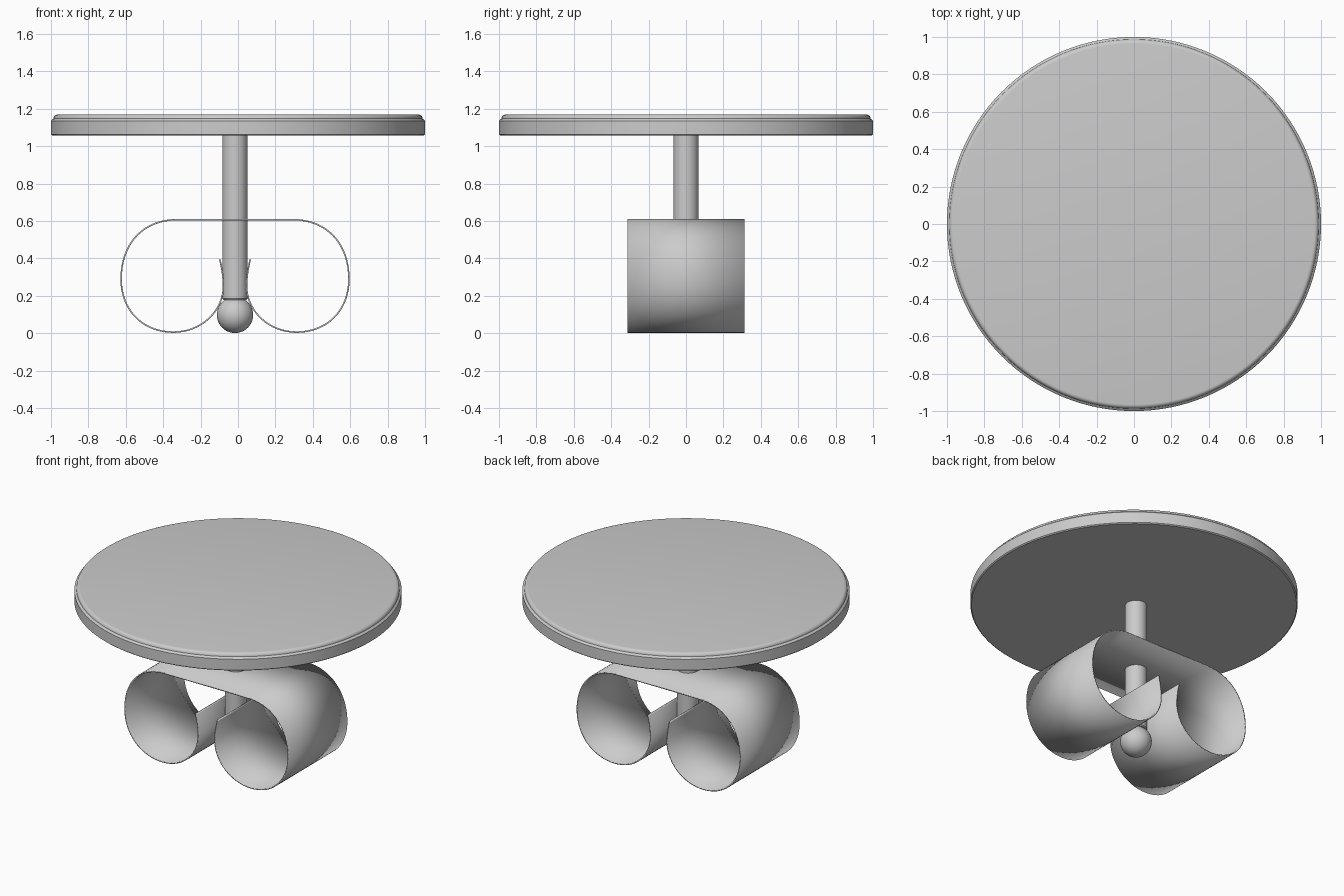
import bpy, math
from mathutils import Vector
from mathutils.geometry import interpolate_bezier

if "Cube" in bpy.data.objects:
    bpy.data.objects.remove(bpy.data.objects["Cube"])

CX = -0.016  # the base sits slightly left of the top's centre


def make_object(name, verts, faces, angle=35):
    mesh = bpy.data.meshes.new(name)
    mesh.from_pydata(verts, [], faces)
    mesh.update()
    ob = bpy.data.objects.new(name, mesh)
    bpy.context.collection.objects.link(ob)
    bpy.ops.object.select_all(action='DESELECT')
    ob.select_set(True)
    bpy.context.view_layer.objects.active = ob
    bpy.ops.object.shade_smooth_by_angle(angle=math.radians(angle))
    return ob


def lathe(name, profile, cx=0.0, n=64):
    """Revolve an (r, z) profile, listed bottom to top, and cap both ends."""
    verts = [(cx + r * math.cos(2 * math.pi * i / n),
              r * math.sin(2 * math.pi * i / n), z)
             for r, z in profile for i in range(n)]
    faces = [(k * n + i, k * n + (i + 1) % n,
              (k + 1) * n + (i + 1) % n, (k + 1) * n + i)
             for k in range(len(profile) - 1) for i in range(n)]
    faces.append(tuple(reversed(range(n))))
    faces.append(tuple(range(len(verts) - n, len(verts))))
    return make_object(name, verts, faces)


# Round table top with a softened upper lip
lip = [(0.965 + 0.022 * math.cos(a), 1.147 + 0.022 * math.sin(a))
       for a in (math.pi / 2 * k / 5 for k in range(6))]
lathe("table_top", [(0.993, 1.057), (1.0, 1.063), (1.0, 1.136), (0.994, 1.142)] + lip, n=128)

# Central stem
lathe("stem", [(0.062, 0.178), (0.067, 0.185), (0.067, 1.06)], CX, 48)

# Ball foot
bpy.ops.mesh.primitive_uv_sphere_add(segments=48, ring_count=24, radius=0.097,
                                     location=(CX, 0, 0.098))
ball = bpy.context.object
ball.name = "ball_foot"
bpy.ops.object.shade_smooth()

# Curled sheet base: half profile of bezier pieces in (x, z), mirrored
pieces = [
    ((0.31, 0.607), (0.50, 0.607), (0.609, 0.47), (0.609, 0.29)),
    ((0.609, 0.29), (0.609, 0.12), (0.49, 0.006), (0.33, 0.006)),
    ((0.33, 0.006), (0.17, 0.006), (0.062, 0.13), (0.062, 0.25)),
    ((0.062, 0.25), (0.062, 0.30), (0.07, 0.35), (0.082, 0.396)),
]
half = []
for p in pieces:
    pts = interpolate_bezier(*[Vector((x, 0, z)) for x, z in p], 18)
    half += pts[1 if half else 0:]
path = [Vector((-p.x, 0, p.z)) for p in reversed(half)] + half
W = 0.313
verts = [(CX + p.x, y, p.z) for p in path for y in (-W, W)]
faces = [(2 * i, 2 * i + 1, 2 * i + 3, 2 * i + 2) for i in range(len(path) - 1)]
sheet = make_object("curled_sheet_base", verts, faces)
mod = sheet.modifiers.new("thickness", 'SOLIDIFY')
mod.thickness = 0.008
mod.offset = 0
